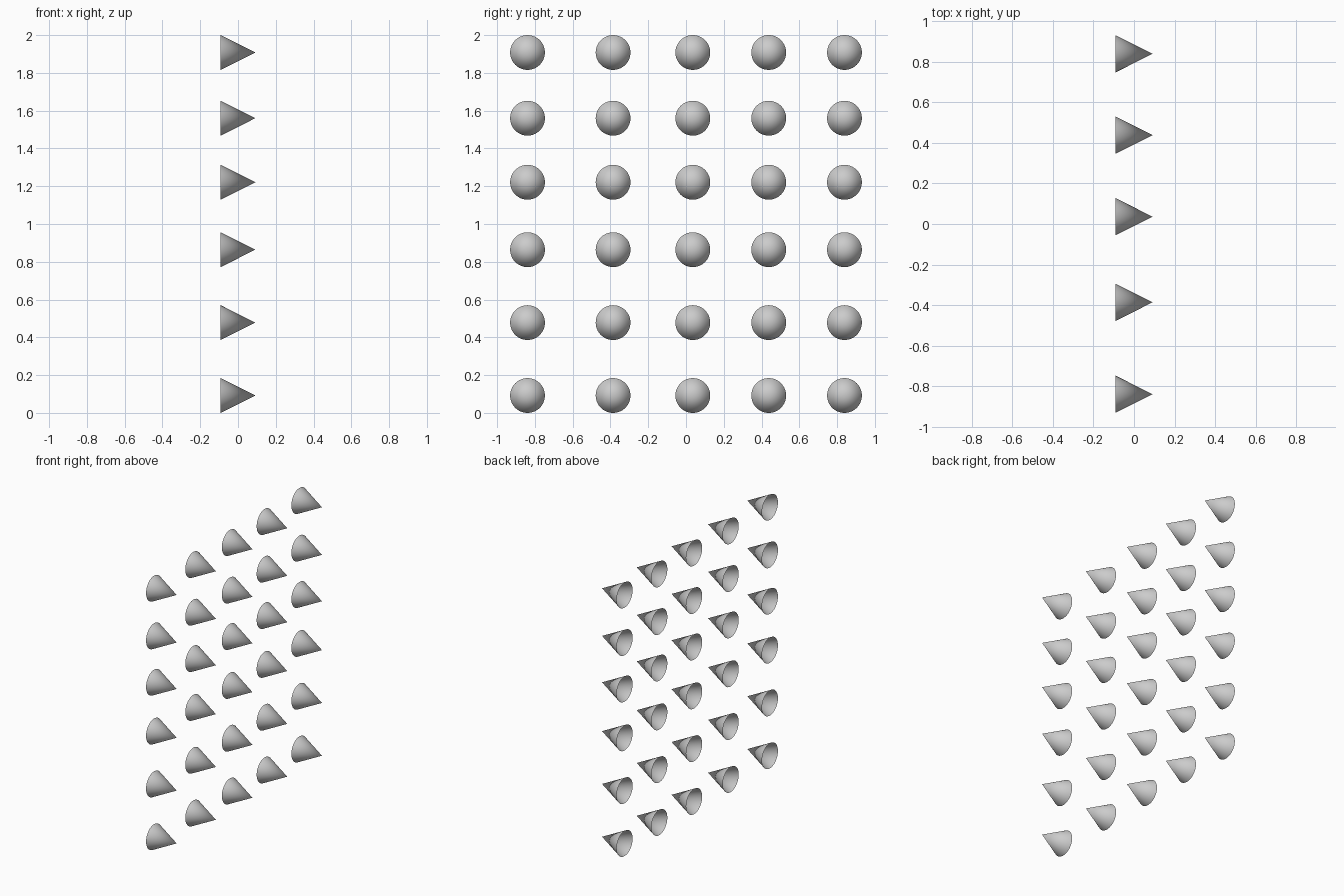
import bpy, bmesh, math
from mathutils import Matrix

if "Cube" in bpy.data.objects:
    bpy.data.objects.remove(bpy.data.objects["Cube"])

RADIUS, LENGTH = 0.092, 0.183
COLUMNS = [-0.839, -0.386, 0.036, 0.438, 0.839]
ROWS = [0.092, 0.478, 0.864, 1.221, 1.560, 1.908]

# Open-based hollow cone shell, tip pointing along +x
mesh = bpy.data.meshes.new("cone_shell")
bm = bmesh.new()
bmesh.ops.create_cone(bm, cap_ends=False, segments=64, radius1=RADIUS, radius2=0,
                      depth=LENGTH, matrix=Matrix.Rotation(math.pi / 2, 4, 'Y'))
bmesh.ops.remove_doubles(bm, verts=bm.verts, dist=1e-5)
for face in bm.faces:
    face.smooth = True
bm.to_mesh(mesh)
bm.free()

# Wall of cones sharing one mesh
for r, z in enumerate(ROWS, 1):
    for c, y in enumerate(COLUMNS, 1):
        cone = bpy.data.objects.new(f"cone_row{r}_column{c}", mesh)
        cone.location = (0, y, z)
        bpy.context.collection.objects.link(cone)
